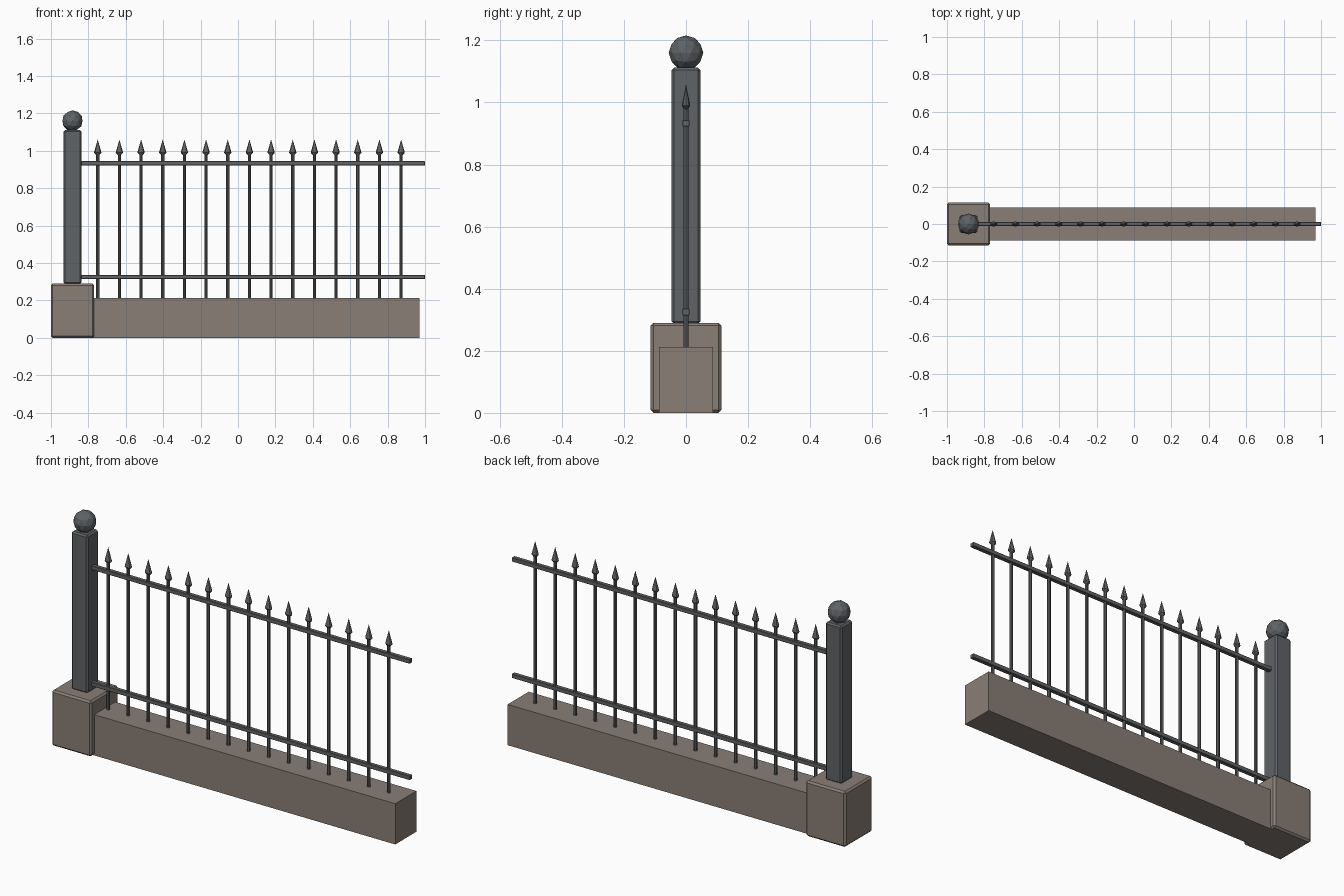
import bpy, bmesh, math
from mathutils import Matrix

if "Cube" in bpy.data.objects:
    bpy.data.objects.remove(bpy.data.objects["Cube"])


def material(name, rgb):
    m = bpy.data.materials.new(name)
    m.diffuse_color = (*rgb, 1)
    m.use_nodes = True
    m.node_tree.nodes["Principled BSDF"].inputs["Base Color"].default_value = m.diffuse_color
    return m


STONE = material("warm_stone", (0.25, 0.21, 0.18))
POST = material("post_iron", (0.115, 0.125, 0.135))
IRON = material("rail_iron", (0.125, 0.127, 0.128))


def finish(name, bm, mat):
    me = bpy.data.meshes.new(name)
    bm.to_mesh(me)
    bm.free()
    me.materials.append(mat)
    ob = bpy.data.objects.new(name, me)
    bpy.context.collection.objects.link(ob)
    return ob


def box(name, x, y, z, mat, bevel=0):
    """Box from (min, max) ranges, with optional chamfered edges."""
    bm = bmesh.new()
    size = [r[1] - r[0] for r in (x, y, z)]
    mid = [(r[1] + r[0]) / 2 for r in (x, y, z)]
    bmesh.ops.create_cube(bm, size=1, matrix=Matrix.Translation(mid) @ Matrix.Diagonal((*size, 1)))
    if bevel:
        bmesh.ops.bevel(bm, geom=bm.edges[:], offset=bevel, segments=1, affect='EDGES')
    return finish(name, bm, mat)


# Stone footing and low wall
box("post_footing", (-1, -0.77), (-0.114, 0.114), (0, 0.29), STONE, 0.009)
box("low_wall", (-0.78, 0.97), (-0.087, 0.087), (0, 0.213), STONE)

# Post with faceted ball
PX = -0.885
box("post", (PX - 0.047, PX + 0.047), (-0.047, 0.047), (0.287, 1.112), POST, 0.008)
bm = bmesh.new()
bmesh.ops.create_icosphere(bm, subdivisions=2, radius=0.056,
                           matrix=Matrix.Translation((PX, 0, 1.16)))
finish("post_ball", bm, POST)

# Horizontal rails
for name, z in (("lower_rail", 0.325), ("upper_rail", 0.933)):
    box(name, (-0.845, 1.0), (-0.011, 0.011), (z - 0.011, z + 0.011), IRON, 0.002)

# Pickets with flattened spear heads
for i in range(15):
    x = -0.75 + i * 1.622 / 14
    bm = bmesh.new()
    for r1, r2, z0, z1, flat in ((0.0085, 0.0085, 0.205, 0.99, 1),
                                 (0.008, 0.020, 0.977, 0.99, 0.68),
                                 (0.020, 0.0, 0.99, 1.06, 0.68)):
        bmesh.ops.create_cone(
            bm, cap_ends=True, segments=8, radius1=r1, radius2=r2, depth=z1 - z0,
            matrix=Matrix.Translation((x, 0, (z0 + z1) / 2)) @ Matrix.Diagonal((1, flat, 1, 1)))
    finish(f"picket_{i + 1}", bm, IRON)
